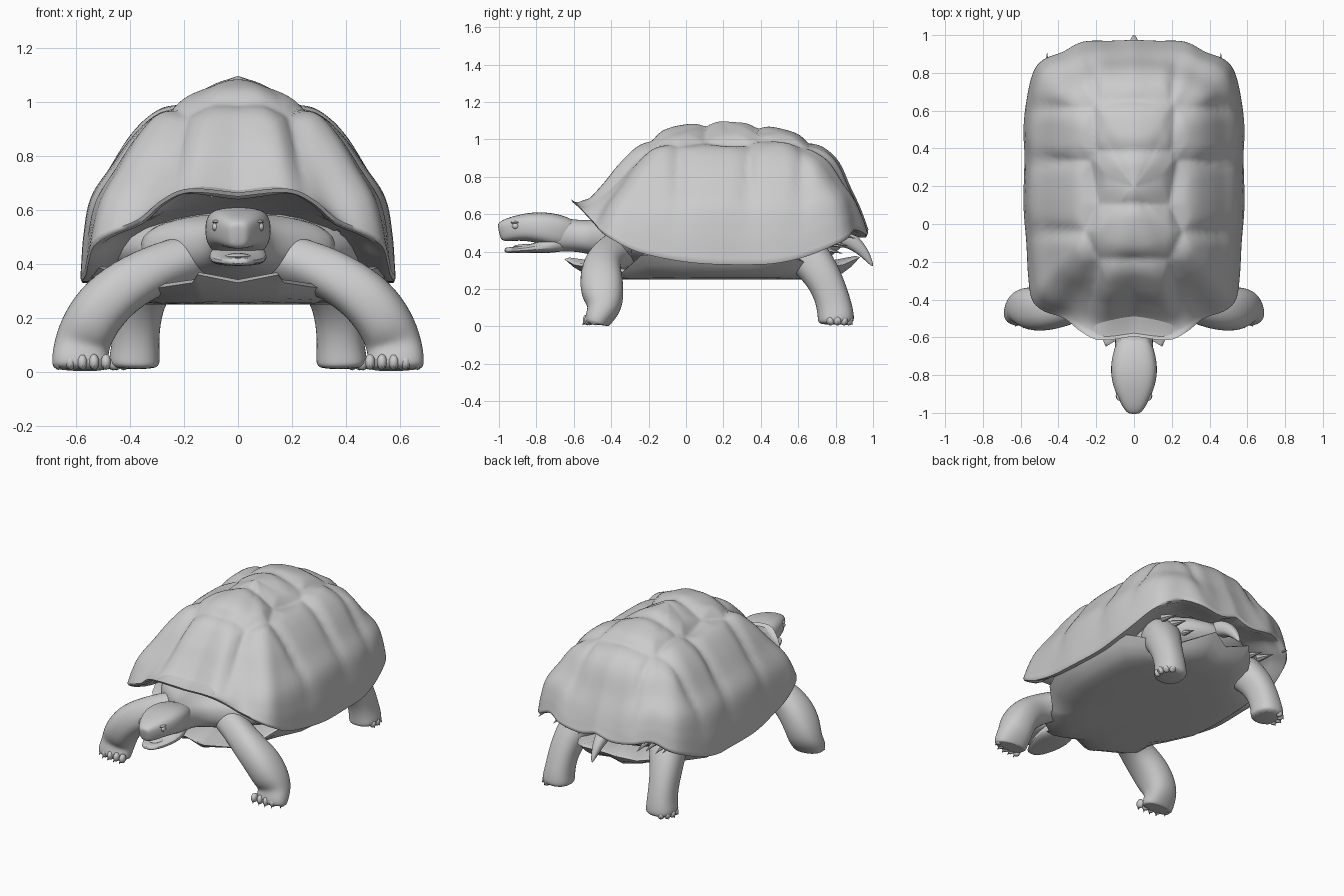
import bpy, bmesh, math
from mathutils import Vector

if "Cube" in bpy.data.objects:
    bpy.data.objects.remove(bpy.data.objects["Cube"])

grey = bpy.data.materials.new("stone_grey")
grey.diffuse_color = (0.6, 0.6, 0.6, 1)
grey.use_nodes = True
grey.node_tree.nodes["Principled BSDF"].inputs["Base Color"].default_value = grey.diffuse_color


def finish(name, bm, subsurf=0, angle=50):
    bmesh.ops.recalc_face_normals(bm, faces=bm.faces[:])
    me = bpy.data.meshes.new(name)
    bm.to_mesh(me)
    bm.free()
    ob = bpy.data.objects.new(name, me)
    bpy.context.collection.objects.link(ob)
    me.materials.append(grey)
    if subsurf:
        ob.modifiers.new("smooth", 'SUBSURF').levels = subsurf
        ob.modifiers["smooth"].render_levels = subsurf
    bpy.ops.object.select_all(action='DESELECT')
    ob.select_set(True)
    bpy.context.view_layer.objects.active = ob
    bpy.ops.object.shade_smooth_by_angle(angle=math.radians(angle))
    return ob


def spline(pts, n):
    """Catmull-Rom curve through pts, n steps per span."""
    p = [2 * pts[0] - pts[1]] + pts + [2 * pts[-1] - pts[-2]]
    out = []
    for i in range(1, len(p) - 2):
        a, b, c, d = p[i - 1:i + 3]
        for j in range(n):
            t = j / n
            out.append(0.5 * (2 * b + (c - a) * t + (2 * a - 5 * b + 4 * c - d) * t * t
                              + (3 * b - a - 3 * c + d) * t ** 3))
    return out + [pts[-1]]


def mirror_loop(half):
    """Close a half outline running front to back with its mirror image."""
    return half + [Vector((-v.x, v.y, v.z)) for v in half[-2:0:-1]]


def skin(bm, rings, cap_start=True, cap_end=True):
    vr = [[bm.verts.new(p) for p in r] for r in rings]
    n = len(vr[0])
    for a, b in zip(vr, vr[1:]):
        for i in range(n):
            bm.faces.new((a[i], a[(i + 1) % n], b[(i + 1) % n], b[i]))
    if cap_start:
        bm.faces.new(vr[0])
    if cap_end:
        bm.faces.new(vr[-1])
    return vr


def tube(bm, secs, up=Vector((0, 0, 1)), n=12, power=0.85):
    """Loft rounded sections (x, y, z, half width, half height)."""
    c = [Vector(s[:3]) for s in secs]
    rings = []
    for i, s in enumerate(secs):
        t = (c[min(i + 1, len(c) - 1)] - c[max(i - 1, 0)]).normalized()
        u = t.cross(up).normalized()
        v = u.cross(t)
        ring = []
        for k in range(n):
            a = math.tau * (k + 0.5) / n
            ca, sa = math.cos(a), math.sin(a)
            ring.append(c[i] + u * s[3] * math.copysign(abs(ca) ** power, ca)
                        + v * s[4] * math.copysign(abs(sa) ** power, sa))
        rings.append(ring)
    skin(bm, rings)


def spike(bm, base, tip, r, n=7):
    base, tip = Vector(base), Vector(tip)
    q = (tip - base).to_track_quat('Z', 'Y')
    ring = [bm.verts.new(base + q @ Vector((r * math.cos(math.tau * k / n), r * math.sin(math.tau * k / n), 0)))
            for k in range(n)]
    end = bm.verts.new(tip)
    bm.faces.new(ring)
    for k in range(n):
        bm.faces.new((ring[k], ring[(k + 1) % n], end))


def ball(bm, loc, size, seg=24):
    vs = bmesh.ops.create_uvsphere(bm, u_segments=seg, v_segments=seg // 2, radius=1)["verts"]
    for v in vs:
        v.co = Vector(a * b + c for a, b, c in zip(v.co, size, loc))


# Shell: rim outline, and front, side and back dome profiles as (reach, height)
RIM = [(0, -.595, .665), (.18, -.615, .68), (.28, -.57, .64), (.37, -.5, .565), (.48, -.46, .52),
       (.54, -.4, .48), (.56, -.28, .42), (.57, -.1, .375), (.585, .1, .35), (.58, .35, .345),
       (.585, .5, .355), (.57, .65, .39), (.535, .8, .45), (.48, .87, .485), (.38, .91, .53),
       (.27, .965, .51), (.12, .97, .49), (0, .975, .52)]
FRONT = [(0, 1.09), (.18, 1.08), (.36, 1.055), (.53, .98), (.67, .87), (.78, .755), (.88, .665), (.95, .65), (1, .68)]
SIDE = [(0, 1.09), (.2, 1.035), (.37, .98), (.53, .94), (.66, .87), (.8, .765), (.93, .66), (.98, .52), (1, .37)]
BACK = [(0, 1.09), (.22, 1.075), (.45, 1.04), (.64, .975), (.78, .89), (.87, .75), (.93, .66), (.97, .59), (1, .53)]
SEEDS = [Vector((0, y)) for y in (-.34, -.04, .25, .52, .8)]
SEEDS += [Vector((s * .43, y)) for s in (-1, 1) for y in (-.25, .17, .5, .74)]
CENTRE = Vector((0, .2, 0))

rim = mirror_loop(spline([Vector(p) for p in RIM], 5))
columns = []
for r in rim:
    d = Vector((r.x / .58, (r.y - .2) / .78)).normalized()
    w = (max(0, -d.y) ** 2, d.x ** 2, max(0, d.y) ** 2)
    prof = spline([sum((Vector(p) * k for p, k in zip(ps, w)), Vector((0, 0)))
                   for ps in zip(FRONT, SIDE, BACK)], 8)[1:]
    fix = r.z - prof[-1].y
    prof = [Vector((p.x, p.y + fix * max(0, (p.x - .55) / .45) ** 2)) for p in prof]
    # rolled lip and hollow underside
    prof += [Vector((t, r.z + z)) for t, z in ((.99, -.015), (.95, -.015), (.88, .005), (.72, .03))]
    columns.append([Vector((r.x * p.x, .2 + (r.y - .2) * p.x, p.y)) for p in prof])
bm = bmesh.new()
vr = skin(bm, list(zip(*columns)), cap_start=False)
top = bm.verts.new((0, .2, 1.09))
for i in range(len(rim)):
    bm.faces.new((top, vr[0][i], vr[0][i - 1]))
bmesh.ops.recalc_face_normals(bm, faces=bm.faces[:])
bm.normal_update()
# raise each scute, leaving soft grooves between
for ring_no, ring in enumerate([[top]] + vr[:60]):
    fade = min(1, (60 - ring_no) / 25)
    for v in ring:
        ds = sorted((v.co.xy - s).length for s in SEEDS)
        g = min(1, (ds[1] - ds[0]) / .16)
        v.co += v.normal * fade * (.024 * math.sin(g * math.pi / 2) - .017)
finish("shell", bm, angle=60)

# Plastron: flat belly plate joined to the rim along the sides
BELLY = [(0, -.56, .33), (.15, -.65, .36), (.17, -.6, .33), (.37, -.44, .30), (.36, -.34, .29),
         (.47, -.24, .38), (.56, -.05, .385), (.572, .15, .37), (.567, .35, .365), (.56, .52, .38),
         (.46, .62, .35), (.3, .7, .31), (.22, .84, .33), (.13, .93, .37), (0, .87, .34)]
edge = mirror_loop([Vector(p) for p in BELLY])
rings = []
for k, h, lift in ((.55, 0, .06), (.97, .9, .02), (1, 1, 0), (.94, .6, 0), (.87, .28, 0), (.78, .08, 0), (.6, 0, 0), (.2, 0, 0)):
    rings.append([CENTRE + Vector((p.x * k, (p.y - .2) * k, .25 + (p.z - .25) * h + lift)) for p in edge])
bm = bmesh.new()
skin(bm, rings)
finish("belly_plate", bm)

# Body skin inside the shell
bm = bmesh.new()
ball(bm, (0, .18, .46), (.52, .66, .19), 32)
finish("body", bm)

# Neck with shoulder skin, head with upper jaw, lower jaw
bm = bmesh.new()
tube(bm, [(0, -.22, .46, .46, .14), (0, -.37, .465, .33, .125), (0, -.48, .475, .15, .1),
          (0, -.58, .485, .095, .084), (0, -.72, .495, .11, .1), (0, -.78, .5, .1, .09)])
finish("neck", bm, 2)
bm = bmesh.new()
tube(bm, [(0, -.58, .49, .07, .065), (0, -.66, .505, .11, .09), (0, -.75, .525, .128, .09),
          (0, -.83, .533, .122, .08), (0, -.9, .527, .098, .07), (0, -.96, .515, .066, .062),
          (0, -.99, .505, .042, .052), (0, -1.0, .503, .025, .035)], power=.65)
finish("head", bm, 2)
bm = bmesh.new()
tube(bm, [(0, -.62, .45, .07, .045), (0, -.72, .435, .115, .045), (0, -.82, .417, .108, .025),
          (0, -.9, .409, .08, .017), (0, -.96, .408, .045, .016), (0, -.97, .41, .03, .01)], power=.75)
ball(bm, (0, -.85, .427), (.055, .08, .014), 12)
finish("lower_jaw", bm, 1)

for s, side in ((1, "right"), (-1, "left")):
    # Eye with brow
    bm = bmesh.new()
    ball(bm, (s * .083, -.91, .537), (.014, .02, .016), 12)
    ball(bm, (s * .075, -.905, .556), (.02, .032, .008), 12)
    finish(side + "_eye", bm)

    # Front leg, bowed outward, with a narrow forward foot and claws
    bm = bmesh.new()
    tube(bm, [(s * .1, -.32, .42, .12, .09), (s * .25, -.39, .4, .1, .092), (s * .38, -.45, .345, .1, .1),
              (s * .49, -.455, .265, .12, .108), (s * .555, -.445, .17, .118, .108), (s * .58, -.435, .1, .095, .106),
              (s * .585, -.465, .05, .075, .11), (s * .585, -.48, .02, .068, .108), (s * .585, -.48, .008, .055, .095)],
         up=Vector((s, 0, 0.3)))
    finish(side + "_front_leg", bm, 2)
    bm = bmesh.new()
    for k in range(5):
        x, y = .49 + .044 * k, -.525 + .01 * max(0, k - 2) ** 2
        ball(bm, (s * x, y, .036), (.02, .028, .03), 10)
        spike(bm, (s * x, y - .014, .032), (s * (x + .008), y - .028, .006), .012)
    finish(side + "_front_claws", bm)

    # Hind leg, column shaped, with outward claws
    bm = bmesh.new()
    tube(bm, [(s * .28, .56, .45, .12, .13), (s * .32, .65, .38, .12, .12), (s * .36, .72, .29, .105, .1),
              (s * .375, .77, .19, .095, .09), (s * .38, .795, .1, .098, .09), (s * .385, .803, .04, .102, .1),
              (s * .385, .803, .008, .095, .09)], up=Vector((s, 0, 0)))
    finish(side + "_hind_leg", bm, 2)
    bm = bmesh.new()
    for k in range(4):
        a = math.radians(-20 + 27 * k)
        d = Vector((s * math.cos(a), math.sin(a), 0))
        p = Vector((s * .385, .8, .03)) + d * .08
        ball(bm, p, (.022, .022, .025), 10)
        spike(bm, p + d * .01, p + d * .022 - Vector((0, 0, .022)), .012)
    finish(side + "_hind_claws", bm)

    # Pointed scales on the thigh
    bm = bmesh.new()
    for x, y, z in ((.22, .78, .41), (.3, .8, .44), (.38, .81, .45), (.46, .85, .49)):
        spike(bm, (s * x, y - .08, z + .015), (s * x, y + .06, z - .02), .025)
    finish(side + "_thigh_scales", bm)

# Tail hanging behind
bm = bmesh.new()
tube(bm, [(0, .76, .5, .07, .06), (0, .87, .47, .05, .05), (0, .93, .42, .035, .035),
          (0, .97, .37, .022, .022), (0, 1.0, .32, .005, .005)])
finish("tail", bm, 2)
